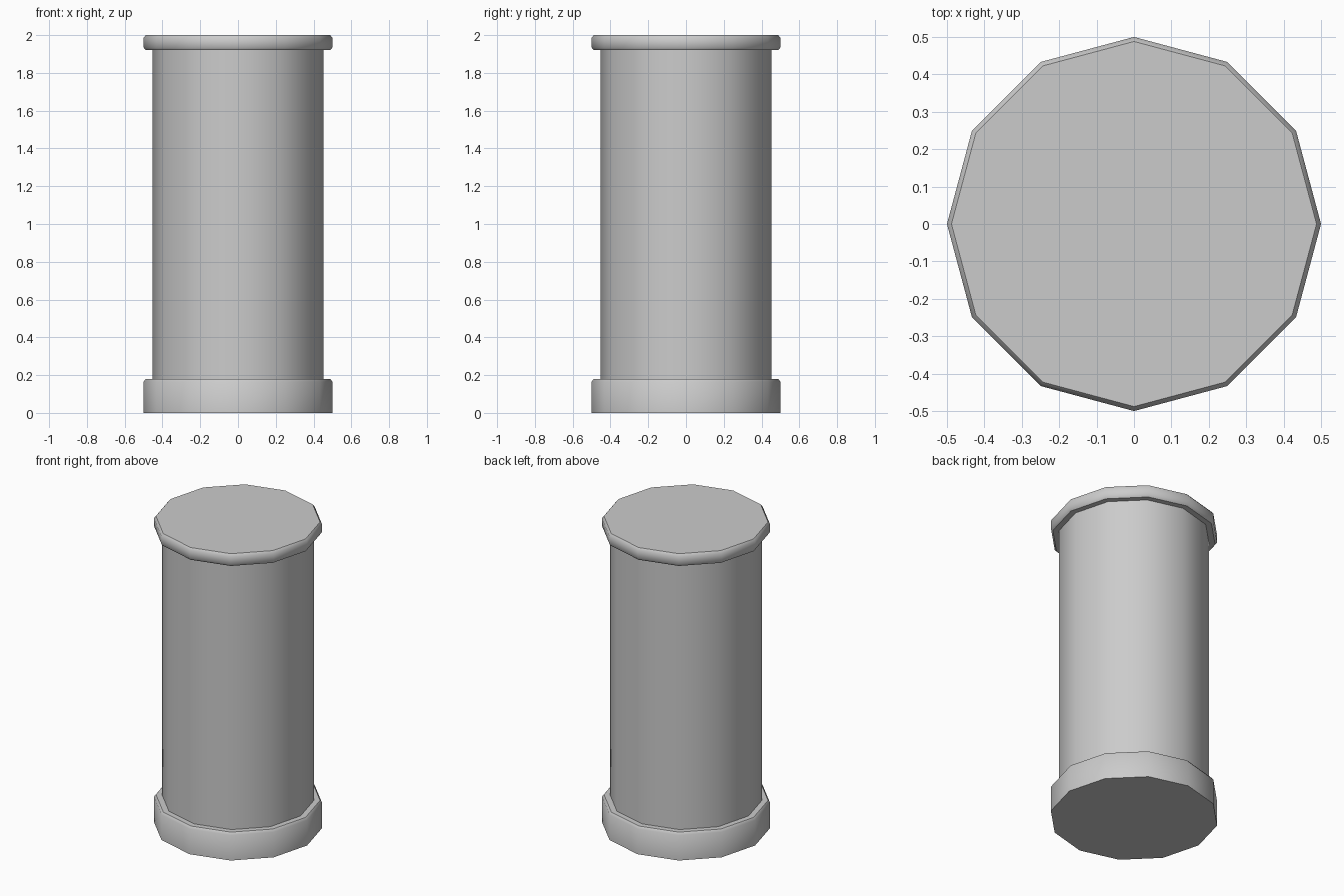
import bpy, bmesh, math

if "Cube" in bpy.data.objects:
    bpy.data.objects.remove(bpy.data.objects["Cube"])

SIDES = 12
BODY_R = 0.452


def lathe(name, profile, cap_bottom=False, cap_top=False):
    """Turn a (radius, z) profile into a 12-sided shell with optional end caps."""
    bm = bmesh.new()
    rings = []
    for r, z in profile:
        rings.append([bm.verts.new((r * math.cos(2 * math.pi * i / SIDES),
                                    r * math.sin(2 * math.pi * i / SIDES), z))
                      for i in range(SIDES)])
    for low, high in zip(rings, rings[1:]):
        for i in range(SIDES):
            j = (i + 1) % SIDES
            bm.faces.new((low[i], low[j], high[j], high[i]))
    if cap_bottom:
        bm.faces.new(rings[0][::-1])
    if cap_top:
        bm.faces.new(rings[-1])
    mesh = bpy.data.meshes.new(name)
    bm.to_mesh(mesh)
    bm.free()
    obj = bpy.data.objects.new(name, mesh)
    bpy.context.collection.objects.link(obj)
    bpy.ops.object.select_all(action='DESELECT')
    obj.select_set(True)
    bpy.context.view_layer.objects.active = obj
    bpy.ops.object.shade_smooth_by_angle(angle=math.radians(42))
    return obj


# Base ring with a small bevel on its upper edge
lathe("base", [(0.5, 0), (0.5, 0.165), (0.488, 0.18), (BODY_R, 0.18)],
      cap_bottom=True)

# Straight column body
lathe("body", [(BODY_R, 0.18), (BODY_R, 1.92)])

# Top rim, bevelled above and below, closed by the lid
lathe("top_rim", [(BODY_R, 1.92), (0.488, 1.92), (0.5, 1.935),
                  (0.5, 1.985), (0.488, 2.0)], cap_top=True)
